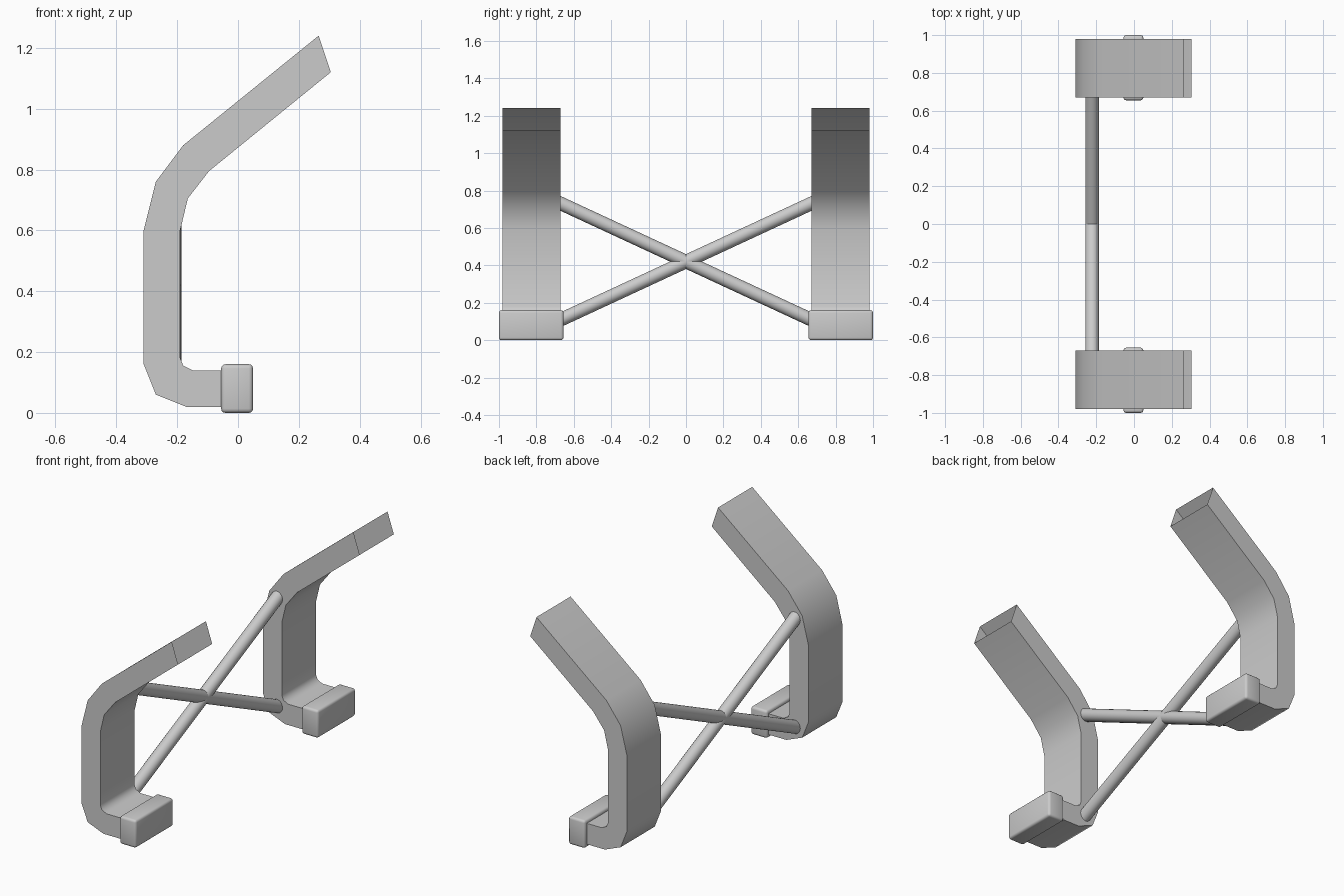
import bpy, bmesh, math
from mathutils import Vector

cube = bpy.data.objects.get("Cube")
if cube:
    bpy.data.objects.remove(cube, do_unlink=True)

grey = bpy.data.materials.new("light_grey")
grey.use_nodes = True
colour = (0.6, 0.6, 0.6, 1)
grey.diffuse_color = colour
grey.node_tree.nodes["Principled BSDF"].inputs["Base Color"].default_value = colour


def finish(bm, name, angle):
    bmesh.ops.recalc_face_normals(bm, faces=bm.faces)
    mesh = bpy.data.meshes.new(name)
    bm.to_mesh(mesh)
    bm.free()
    mesh.materials.append(grey)
    obj = bpy.data.objects.new(name, mesh)
    bpy.context.collection.objects.link(obj)
    bpy.ops.object.select_all(action="DESELECT")
    obj.select_set(True)
    bpy.context.view_layer.objects.active = obj
    bpy.ops.object.shade_smooth_by_angle(angle=math.radians(angle))
    return obj


# Side outline (x, z): outer edge from foot to tip, then inner edge back down
OUTER = [(0, 0.02), (-0.17, 0.02), (-0.27, 0.06), (-0.31, 0.16),
         (-0.31, 0.6), (-0.27, 0.76), (-0.18, 0.88), (0.265, 1.24)]
INNER = [(0.305, 1.12), (-0.095, 0.795), (-0.165, 0.705), (-0.19, 0.6),
         (-0.19, 0.18), (-0.18, 0.155), (-0.15, 0.14), (0, 0.14)]


def bracket(name, side):
    """Bent hollow arm, left open at its upper tip."""
    bm = bmesh.new()
    outline = OUTER + INNER
    near, far = [[bm.verts.new((x, side * y, z)) for x, z in outline]
                 for y in (0.67, 0.98)]
    bm.faces.new(near)
    bm.faces.new(far)
    count = len(outline)
    for i in range(count):
        if i == len(OUTER) - 1:
            continue  # open tip
        j = (i + 1) % count
        bm.faces.new((near[i], near[j], far[j], far[i]))
    finish(bm, name, 50)


def foot(name, side):
    """Rounded block over the end of the arm."""
    bm = bmesh.new()
    bmesh.ops.create_cube(bm, size=1)
    bmesh.ops.scale(bm, vec=(0.105, 0.345, 0.16), verts=bm.verts)
    bmesh.ops.translate(bm, vec=(-0.003, side * 0.8275, 0.08), verts=bm.verts)
    bmesh.ops.bevel(bm, geom=bm.edges[:], offset=0.014, segments=3,
                    profile=0.5, affect="EDGES")
    finish(bm, name, 40)


def rod(name, side):
    """Round diagonal brace between the two arms."""
    low = Vector((-0.222, -side * 0.69, 0.1))
    high = Vector((-0.222, side * 0.69, 0.74))
    axis = high - low
    bm = bmesh.new()
    bmesh.ops.create_cone(bm, cap_ends=True, segments=20, radius1=0.036,
                          radius2=0.036, depth=axis.length)
    turn = axis.to_track_quat("Z", "Y").to_matrix()
    bmesh.ops.rotate(bm, matrix=turn, verts=bm.verts)
    bmesh.ops.translate(bm, vec=(low + high) / 2, verts=bm.verts)
    finish(bm, name, 40)


for label, side in (("front", -1), ("back", 1)):
    bracket(label + "_arm", side)
    foot(label + "_foot", side)
    rod(label + "_cross_rod", side)
